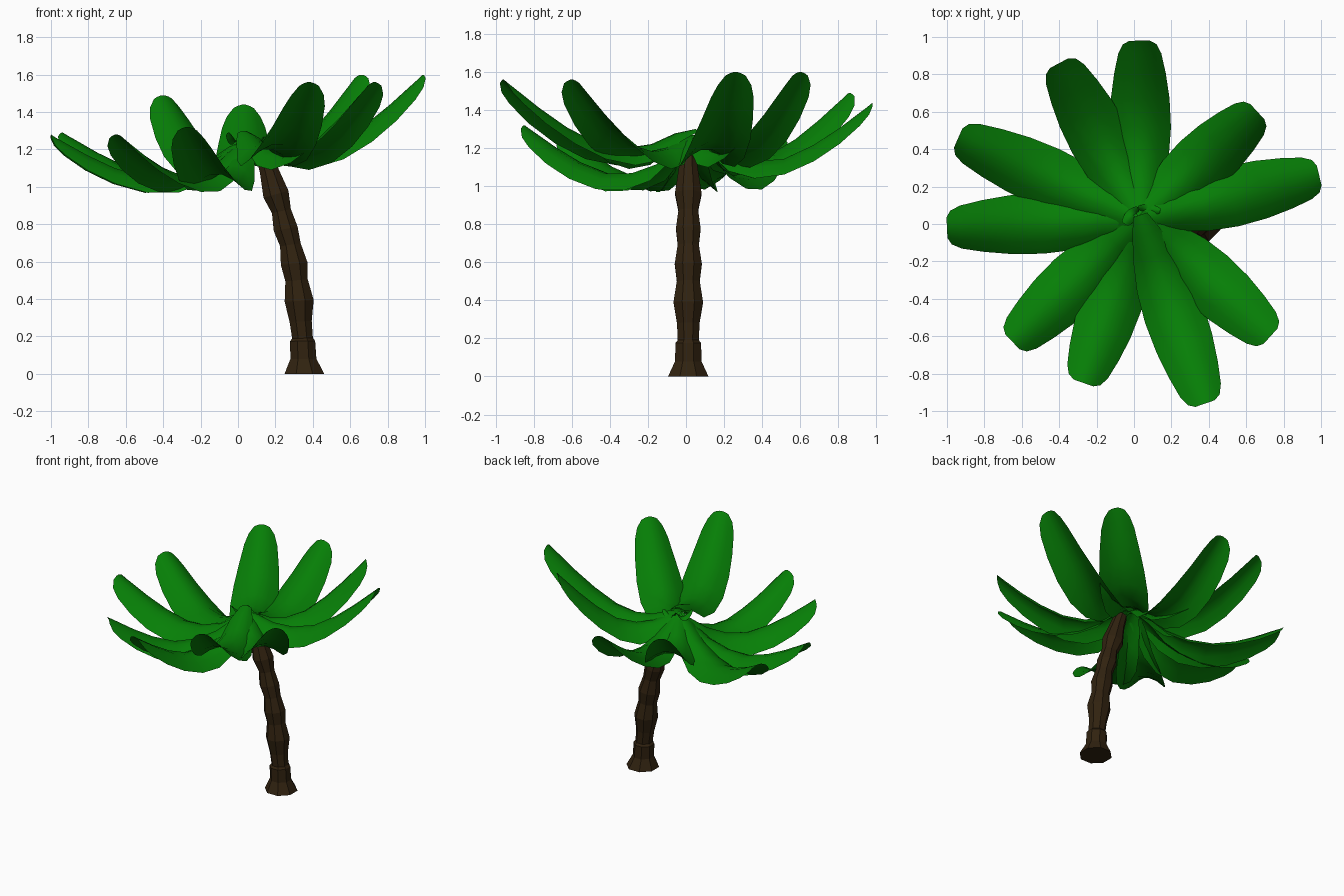
import bpy, bmesh, math
from mathutils import Vector, Matrix

if "Cube" in bpy.data.objects:
    bpy.data.objects.remove(bpy.data.objects["Cube"])


def material(name, rgb):
    m = bpy.data.materials.new(name)
    m.diffuse_color = (*rgb, 1)
    m.use_nodes = True
    m.node_tree.nodes["Principled BSDF"].inputs["Base Color"].default_value = m.diffuse_color
    return m


def loft(name, rows, mat, closed=False, smooth_angle=None):
    """Skin a list of equally long point rows; closed rows form a capped tube."""
    bm = bmesh.new()
    vs = [[bm.verts.new(p) for p in row] for row in rows]
    n = len(rows[0])
    for a, b in zip(vs, vs[1:]):
        for i in range(n if closed else n - 1):
            j = (i + 1) % n
            bm.faces.new((a[i], a[j], b[j], b[i]))
    if closed:
        bm.faces.new(vs[0][::-1])
        bm.faces.new(vs[-1])
    me = bpy.data.meshes.new(name)
    bm.to_mesh(me)
    bm.free()
    ob = bpy.data.objects.new(name, me)
    bpy.context.collection.objects.link(ob)
    me.materials.append(mat)
    if smooth_angle:
        bpy.ops.object.select_all(action='DESELECT')
        ob.select_set(True)
        bpy.context.view_layer.objects.active = ob
        bpy.ops.object.shade_smooth_by_angle(angle=math.radians(smooth_angle))
    return ob


bark = material("bark", (0.030, 0.016, 0.005))
green = material("leaf_green", (0.002, 0.21, 0.002))

# Trunk: ringed, leaning tube (x, z, radius, tilt)
rings = [(0.355, 0.0, 0.115, 0), (0.35, 0.08, 0.075, 0), (0.345, 0.175, 0.073, 0.02),
         (0.345, 0.19, 0.060, 0.03), (0.335, 0.28, 0.064, 0.05), (0.327, 0.39, 0.084, 0.06),
         (0.313, 0.50, 0.065, 0.1), (0.300, 0.59, 0.077, 0.12), (0.28, 0.69, 0.060, 0.15),
         (0.255, 0.775, 0.070, 0.18), (0.232, 0.87, 0.056, 0.22), (0.203, 0.96, 0.075, 0.27),
         (0.165, 1.09, 0.054, 0.3), (0.13, 1.19, 0.045, 0.3)]
rows = []
for x, z, r, tilt in rings:
    rot = Matrix.Rotation(-tilt, 3, 'Y')
    rows.append([Vector((x, 0.012, z)) + rot @ Vector(
        (r * math.cos(a), r * math.sin(a), 0))
        for a in (math.tau * (i + 0.5) / 8 for i in range(8))])
loft("trunk", rows, bark, closed=True)

# Leaves: arched blades that dip and then sweep up (t, midrib z, half width, edge drop)
profile = [(0.0, 1.275, 0.04, 0.015), (0.1, 1.245, 0.08, 0.045), (0.22, 1.18, 0.118, 0.09),
           (0.36, 1.145, 0.15, 0.095), (0.52, 1.155, 0.163, 0.087), (0.68, 1.225, 0.157, 0.09),
           (0.82, 1.312, 0.138, 0.088), (0.93, 1.39, 0.115, 0.072), (0.98, 1.425, 0.09, 0.05),
           (1.0, 1.44, 0.055, 0.02)]


def leaf(name, root, tip, scale=1.0):
    root, tip = Vector(root), Vector(tip)
    flat = Vector((tip.x - root.x, tip.y - root.y, 0))
    side = Vector((-flat.y, flat.x, 0)).normalized()
    rows = []
    for t, z, w, drop in profile:
        mid = Vector((root.x, root.y, 0)) + flat * t
        mid.z = root.z + (z - 1.275) * scale + (tip.z - root.z - 0.165 * scale) * t
        rows.append([mid + side * (w * s * scale) - Vector((0, 0, drop * scale * abs(s) ** 1.8))
                     for s in (1, 0.6, 0.2, -0.2, -0.6, -1)][::-1])
    return loft(name, rows, green, smooth_angle=40)


# tip x, y, z and root height (front leaf lies on top of the crown)
tips = [(0.03, 0.98, 1.44, 1.26), (-0.40, 0.86, 1.49, 1.25), (-0.94, 0.46, 1.29, 1.26),
        (-1.0, -0.02, 1.28, 1.24), (-0.65, -0.63, 1.28, 1.25), (-0.27, -0.85, 1.32, 1.23),
        (0.38, -0.96, 1.56, 1.30), (0.73, -0.60, 1.56, 1.27), (0.99, 0.26, 1.60, 1.265),
        (0.66, 0.60, 1.60, 1.26)]
for i, (x, y, z, h) in enumerate(tips):
    a = math.atan2(y, x)
    leaf(f"leaf_{i + 1}", (0.04 - 0.02 * math.cos(a), 0.03 - 0.02 * math.sin(a), h), (x, y, z))

# Small young shoots at the heart of the crown
for i, (tip, s) in enumerate([((0.14, 0.07, 1.27), 0.16), ((-0.05, 0.0, 1.29), 0.2)]):
    leaf(f"shoot_{i + 1}", (0.02, 0.09, 1.28), tip, s)
